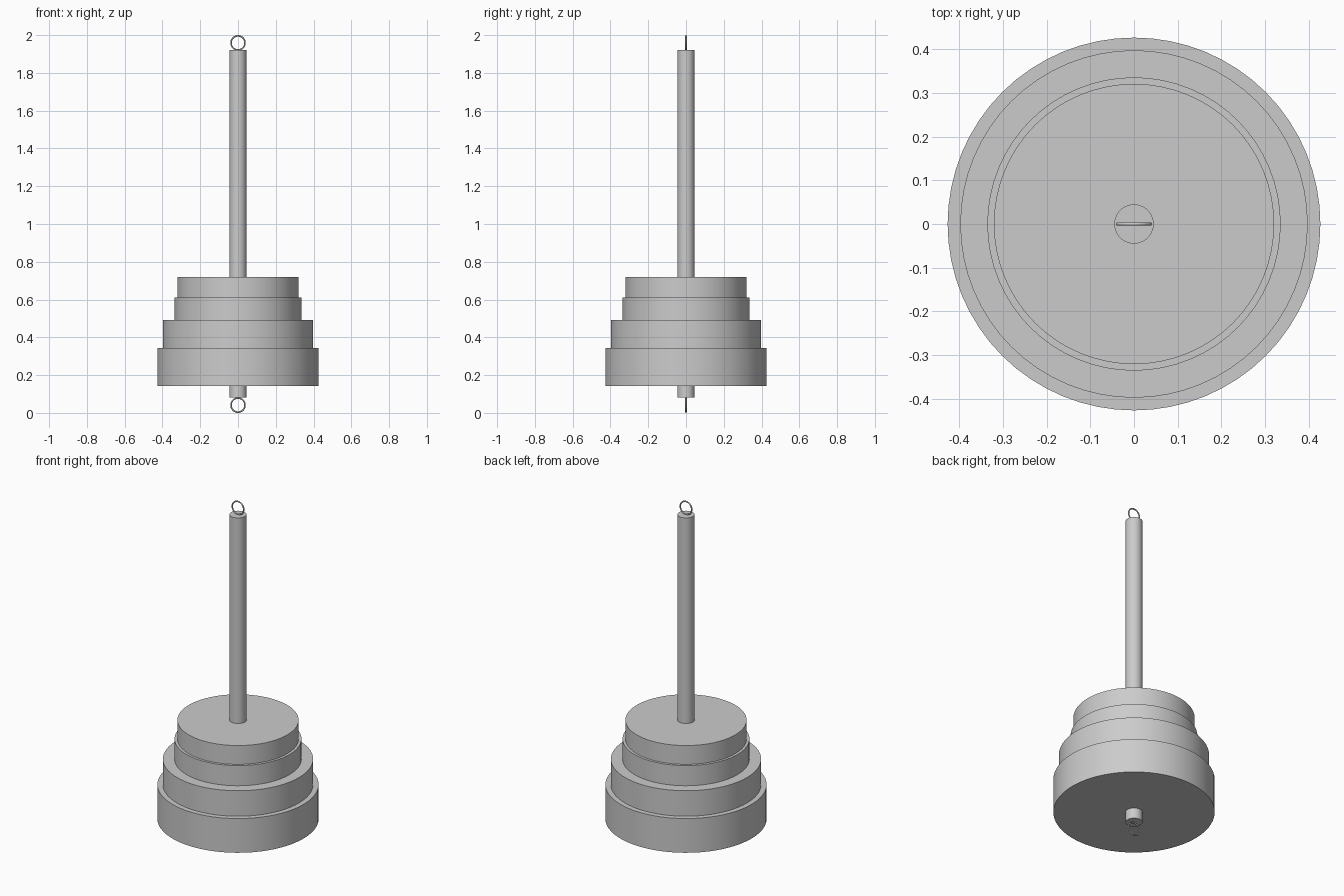
import bpy
import math

cube = bpy.data.objects.get("Cube")
if cube:
    bpy.data.objects.remove(cube, do_unlink=True)

# Single grey metal colour
grey = bpy.data.materials.new("grey_metal")
grey.use_nodes = True
colour = (0.6, 0.6, 0.6, 1)
grey.diffuse_color = colour
grey.node_tree.nodes["Principled BSDF"].inputs["Base Color"].default_value = colour


def finish(name):
    obj = bpy.context.object
    obj.name = name
    obj.data.materials.append(grey)
    bpy.ops.object.shade_smooth_by_angle(angle=math.radians(35))


def cylinder(name, radius, bottom, top):
    bpy.ops.mesh.primitive_cylinder_add(
        vertices=64, radius=radius, depth=top - bottom,
        location=(0, 0, (bottom + top) / 2))
    finish(name)


def ring(name, z):
    bpy.ops.mesh.primitive_torus_add(
        major_radius=0.037, minor_radius=0.004,
        major_segments=48, minor_segments=12,
        location=(0, 0, z), rotation=(math.pi / 2, 0, 0))
    finish(name)


# Stacked weights, widest at the bottom
cylinder("weight_bottom", 0.427, 0.143, 0.343)
cylinder("weight_lower_middle", 0.398, 0.343, 0.492)
cylinder("weight_upper_middle", 0.336, 0.492, 0.61)
cylinder("weight_top", 0.321, 0.61, 0.72)

# Central rod passing through the weights
cylinder("rod", 0.045, 0.081, 1.921)

# Hanging rings at both ends
ring("ring_top", 1.959)
ring("ring_bottom", 0.041)
